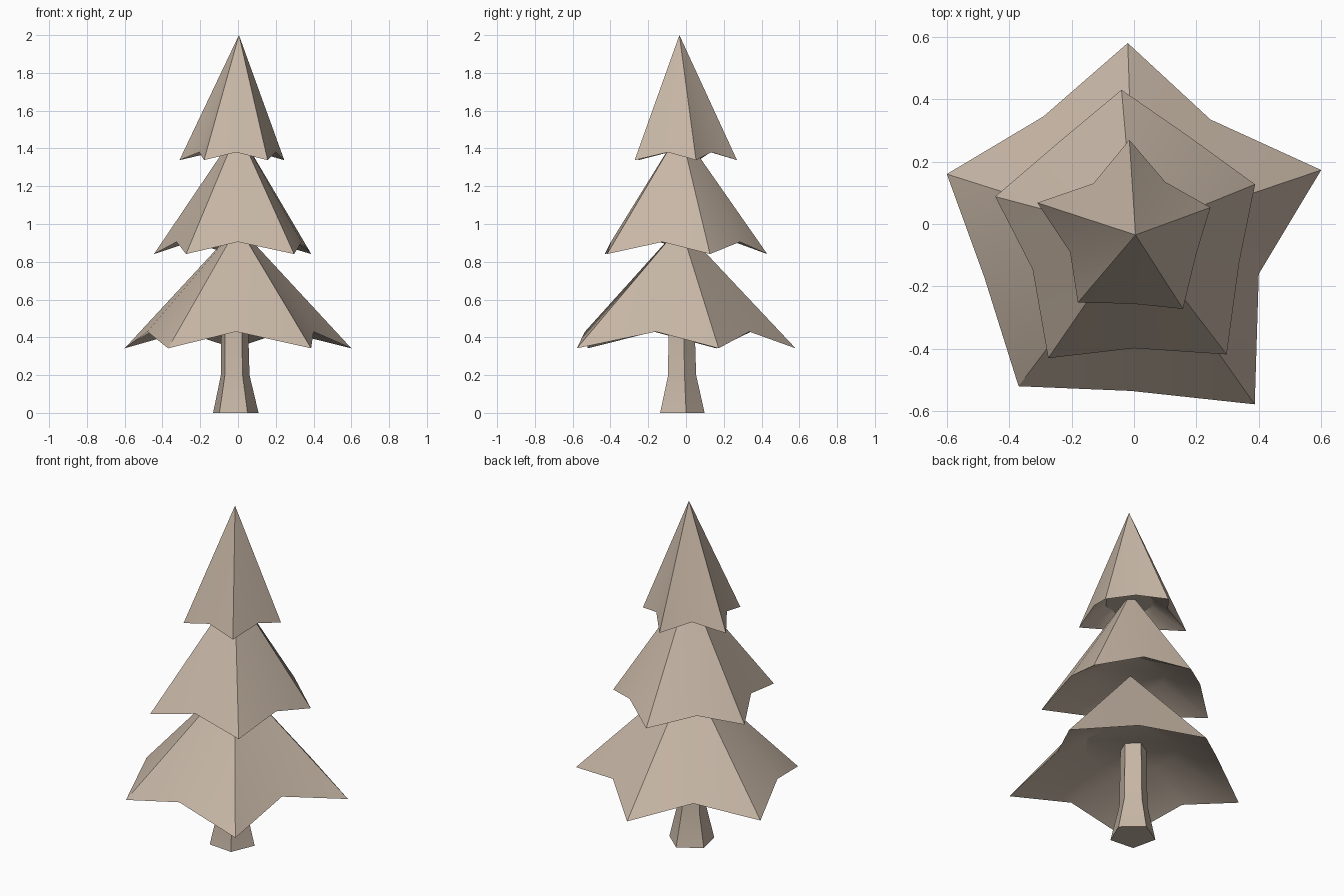
import bpy
import bmesh
import math
from mathutils import Vector

cube = bpy.data.objects.get("Cube")
if cube:
    bpy.data.objects.remove(cube, do_unlink=True)

# One plain colour for the whole tree
BEIGE = (0.57, 0.47, 0.38, 1.0)
beige = bpy.data.materials.new("warm_beige")
beige.use_nodes = True
beige.diffuse_color = BEIGE
beige.node_tree.nodes["Principled BSDF"].inputs["Base Color"].default_value = BEIGE


def finish(bm, name):
    """Turn the bmesh into an object with sharp ridges and soft shallow folds."""
    bmesh.ops.recalc_face_normals(bm, faces=bm.faces)
    mesh = bpy.data.meshes.new(name)
    bm.to_mesh(mesh)
    bm.free()
    mesh.materials.append(beige)
    obj = bpy.data.objects.new(name, mesh)
    bpy.context.collection.objects.link(obj)
    bpy.ops.object.select_all(action='DESELECT')
    obj.select_set(True)
    bpy.context.view_layer.objects.active = obj
    bpy.ops.object.shade_smooth_by_angle(angle=math.radians(30))


def branch_tier(name, apex, tip_z, valley_z, hollow_z, hollow_radius, tips, valleys):
    """Five-pointed skirt of branches: pointed above, with a round hollow below."""
    bm = bmesh.new()
    axis = Vector(apex[:2])
    rim, ring = [], []
    for tip, valley in zip(tips, valleys):
        for point, z in ((tip, tip_z), (valley, valley_z)):
            rim.append(bm.verts.new((*point, z)))
            inner = axis + (Vector(point) - axis).normalized() * hollow_radius
            ring.append(bm.verts.new((*inner, hollow_z)))
    top = bm.verts.new(apex)
    for i in range(len(rim)):
        j = (i + 1) % len(rim)
        bm.faces.new((rim[j], rim[i], top))
        bm.faces.new((rim[i], rim[j], ring[j], ring[i]))
    bm.faces.new(ring)
    finish(bm, name)


def trunk(name, rings, sides=5, turn=math.radians(229)):
    """Flared five-sided trunk lofted through rings of (x, y, z, radius)."""
    bm = bmesh.new()
    loops = []
    for x, y, z, r in rings:
        angles = [turn + math.tau * i / sides for i in range(sides)]
        loops.append([bm.verts.new((x + r * math.cos(a), y + r * math.sin(a), z))
                      for a in angles])
    for low, high in zip(loops, loops[1:]):
        for i in range(sides):
            j = (i + 1) % sides
            bm.faces.new((low[i], low[j], high[j], high[i]))
    bm.faces.new(loops[0][::-1])
    bm.faces.new(loops[-1])
    finish(bm, name)


trunk("trunk", [(-0.015, -0.028, 0, 0.127),
                (-0.017, -0.026, 0.2, 0.08),
                (-0.02, -0.03, 0.55, 0.073)])

# Tips and valleys run clockwise from the back
branch_tier("lower_branches", (0, -0.03, 0.99), 0.342, 0.43, 0.545, 0.25,
            [(-0.02, 0.58), (0.6, 0.173), (0.387, -0.578), (-0.37, -0.52), (-0.6, 0.16)],
            [(0.245, 0.335), (0.4, -0.16), (-0.01, -0.535), (-0.48, -0.17), (-0.29, 0.345)])

branch_tier("middle_branches", (0, -0.03, 1.5), 0.841, 0.905, 0.995, 0.19,
            [(-0.04, 0.43), (0.388, 0.127), (0.297, -0.418), (-0.275, -0.43), (-0.445, 0.088)],
            [(0.17, 0.285), (0.337, -0.125), (0, -0.398), (-0.325, -0.145), (-0.25, 0.255)])

branch_tier("top_branches", (0.005, -0.035, 2), 1.338, 1.38, 1.445, 0.13,
            [(-0.015, 0.27), (0.245, 0.053), (0.157, -0.272), (-0.18, -0.252), (-0.31, 0.068)],
            [(0.1, 0.135), (0.2, -0.095), (-0.01, -0.255), (-0.205, -0.09), (-0.13, 0.13)])
